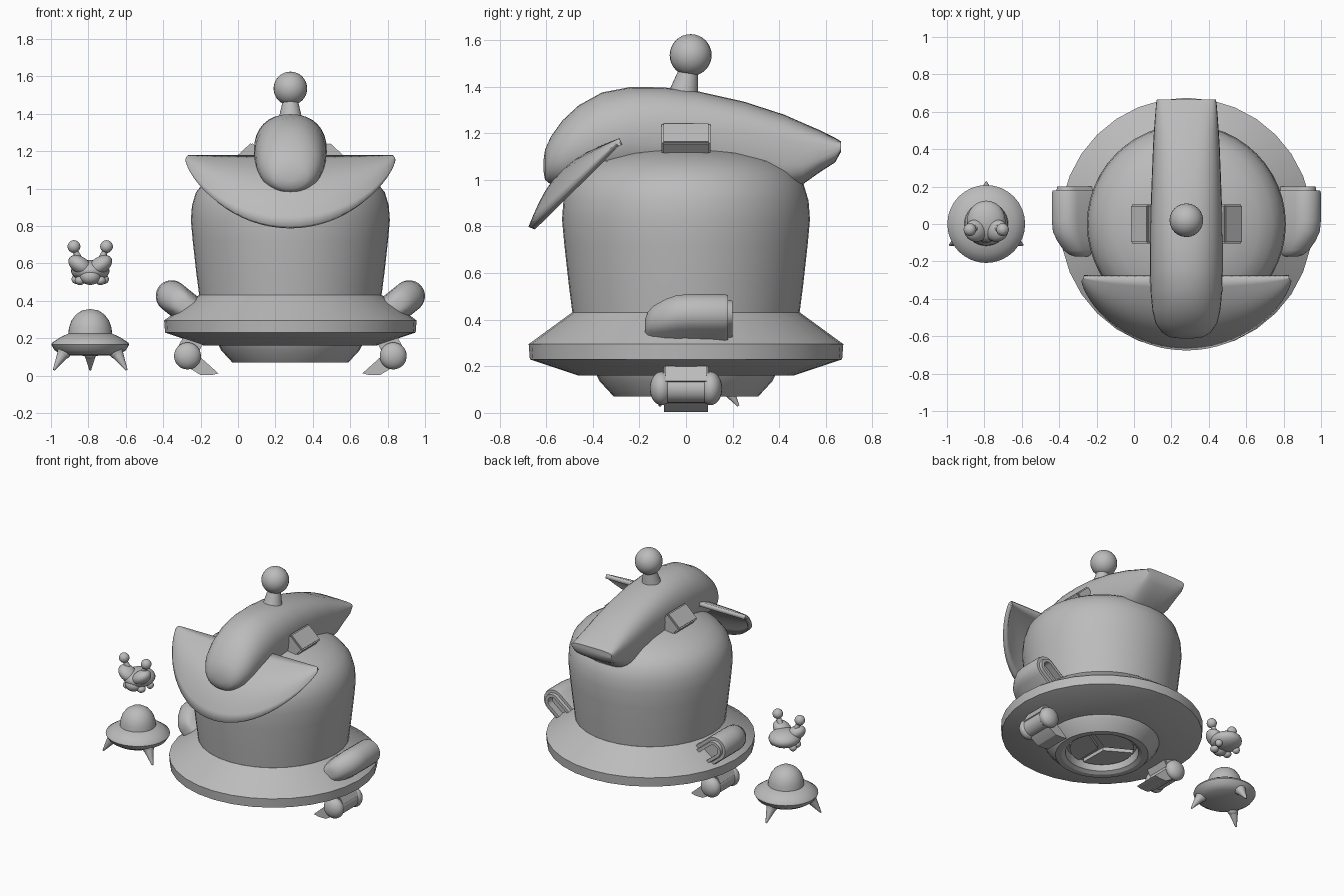
import bpy, bmesh, math
from math import sin, cos, pi, radians
from mathutils import Vector, Matrix

if "Cube" in bpy.data.objects:
    bpy.data.objects.remove(bpy.data.objects["Cube"])

grey = bpy.data.materials.new("plain_grey")
grey.use_nodes = True
GREY = (0.5, 0.5, 0.5, 1)
grey.diffuse_color = GREY
grey.node_tree.nodes["Principled BSDF"].inputs["Base Color"].default_value = GREY

SHIP = Vector((0.28, 0, 0))
MINI = Vector((-0.79, 0, 0))


def finish(name, bm, loc=(0, 0, 0), angle=35):
    bmesh.ops.recalc_face_normals(bm, faces=bm.faces)
    mesh = bpy.data.meshes.new(name)
    bm.to_mesh(mesh)
    bm.free()
    mesh.materials.append(grey)
    ob = bpy.data.objects.new(name, mesh)
    ob.location = loc
    bpy.context.collection.objects.link(ob)
    bpy.ops.object.select_all(action='DESELECT')
    ob.select_set(True)
    bpy.context.view_layer.objects.active = ob
    bpy.ops.object.shade_smooth_by_angle(angle=radians(angle))
    return ob


def loft(name, rings, loc=(0, 0, 0), angle=35):
    """Skin a list of equal-length point rings and cap both ends."""
    bm = bmesh.new()
    vs = [[bm.verts.new(p) for p in ring] for ring in rings]
    n = len(vs[0])
    for a, b in zip(vs, vs[1:]):
        for i in range(n):
            j = (i + 1) % n
            bm.faces.new((a[i], a[j], b[j], b[i]))
    bm.faces.new(vs[0])
    bm.faces.new(vs[-1])
    return finish(name, bm, loc, angle)


def lathe(name, profile, loc, n=32, angle=35):
    rings = [[(r * cos(2 * pi * i / n), r * sin(2 * pi * i / n), z) for i in range(n)]
             for r, z in profile]
    return loft(name, rings, loc, angle)


def ball(name, loc, radii, rot=0):
    bm = bmesh.new()
    bmesh.ops.create_uvsphere(bm, u_segments=24, v_segments=16, radius=1)
    bm.transform(Matrix.Rotation(rot, 4, 'Y') @ Matrix.Diagonal((*radii, 1)))
    return finish(name, bm, loc)


def cone(name, a, b, r1, r2, n=16):
    a, b = Vector(a), Vector(b)
    bm = bmesh.new()
    bmesh.ops.create_cone(bm, cap_ends=True, segments=n, radius1=r1, radius2=r2,
                          depth=(b - a).length)
    bm.transform((b - a).to_track_quat('Z', 'Y').to_matrix().to_4x4())
    return finish(name, bm, (a + b) / 2)


def box(name, loc, size, rot=0):
    bm = bmesh.new()
    bmesh.ops.create_cube(bm, size=1)
    bm.transform(Matrix.Rotation(rot, 4, 'Y') @ Matrix.Diagonal((*size, 1)))
    bmesh.ops.bevel(bm, geom=bm.edges[:], offset=0.008, segments=2, affect='EDGES')
    return finish(name, bm, loc)


# Hull: wide rim, bell-shaped body and landing ring
lathe("rim", [(0.3, 0.16), (0.46, 0.16), (0.67, 0.23), (0.675, 0.295), (0.49, 0.43), (0.3, 0.43)],
      SHIP, angle=25)
lathe("body", [(0.485, 0.41), (0.503, 0.55), (0.522, 0.72), (0.532, 0.83), (0.526, 0.91),
               (0.505, 0.98), (0.46, 1.035), (0.39, 1.08), (0.28, 1.115), (0.15, 1.135),
               (0.01, 1.14)], SHIP, 48, 50)
lathe("landing_ring", [(0.3, 0.17), (0.385, 0.165), (0.37, 0.135), (0.31, 0.07), (0.27, 0.07),
                       (0.245, 0.085), (0.235, 0.14), (0.01, 0.14)], SHIP, angle=30)

# Three hatch petals under the hull
for k in range(3):
    mid = radians(90 + 120 * k)
    arc = [mid + radians(-55 + 11 * i) for i in range(11)]
    tip = (0.025 * cos(mid), 0.025 * sin(mid))
    rings = [[(*tip, z)] + [(0.215 * cos(t), 0.215 * sin(t), z) for t in arc] for z in (0.15, 0.115)]
    loft("hatch_petal", rings, SHIP, 30)

# Crest over the body: y, top, bottom, half width
crest = [(-0.612, 1.08, 1.04, 0.03), (-0.605, 1.13, 1.0, 0.09), (-0.58, 1.185, 0.98, 0.13),
         (-0.53, 1.255, 0.97, 0.165), (-0.46, 1.32, 0.97, 0.182), (-0.36, 1.375, 0.98, 0.192),
         (-0.24, 1.398, 1.0, 0.195), (-0.1, 1.397, 1.0, 0.195), (0.05, 1.38, 1.0, 0.192),
         (0.25, 1.335, 0.98, 0.185), (0.42, 1.28, 0.96, 0.178), (0.5, 1.245, 0.98, 0.173),
         (0.57, 1.215, 1.03, 0.168), (0.64, 1.18, 1.075, 0.162), (0.665, 1.165, 1.12, 0.158)]


def sq(t, e):
    return math.copysign(abs(t) ** e, t)


rings = []
for y, top, bot, w in crest:
    e = 0.95 if y < -0.3 else 0.95 - 0.4 * (y + 0.3)
    rings.append([(w * sq(cos(2 * pi * i / 32), e), y,
                   (top + bot) / 2 + (top - bot) / 2 * sq(sin(2 * pi * i / 32), e))
                  for i in range(32)])
loft("crest", rings, SHIP, 45)

# Curved visor plate across the front
bm = bmesh.new()
NU, NV = 32, 10
grid = []
for i in range(NU + 1):
    u = -cos(pi * i / NU) * 0.998
    d = (1 - u * u) ** 0.67
    col = []
    for j in range(NV + 1):
        v = j / NV
        drop = 0.03 * v + 0.95 * v * d
        bulge = 0.075 * sin(pi * v) * d
        col.append(bm.verts.new((0.55 * u, -0.28 - 0.39 * drop - bulge * 0.7,
                                 1.165 - 0.38 * drop + bulge * 0.7)))
    grid.append(col)
for a, b in zip(grid, grid[1:]):
    for j in range(NV):
        bm.faces.new((a[j], a[j + 1], b[j + 1], b[j]))
visor = finish("visor", bm, SHIP, 50)
solid = visor.modifiers.new("thickness", 'SOLIDIFY')
solid.thickness = 0.03
solid.offset = 0

# Top antenna
cone("antenna_stem", SHIP + Vector((0, -0.012, 1.36)), SHIP + Vector((0, 0.015, 1.49)), 0.066, 0.036, 24)
ball("antenna_ball", SHIP + Vector((0, 0.02, 1.535)), (0.09, 0.09, 0.09))


def pod_ring(s, y, r, slide, lift=0):
    """Slanted stadium section, rounded at the outer upper end."""
    c = Vector((0.635 - 0.12 * slide, 0.425 - 0.085 * slide + lift))
    inner = Vector((0.535, 0.345))
    axis = (Vector((0.635, 0.425)) - inner).normalized()
    side = Vector((-axis.y, axis.x))
    pts = [c + r * (cos(t) * side + sin(t) * axis) for t in (pi * i / 12 for i in range(13))]
    pts += [inner - r * side - r * 0.3 * axis, inner + r * side - r * 0.3 * axis]
    return [(s * p.x, y, p.y) for p in pts]


for s, word in ((1, "left"), (-1, "right")):
    # Side thruster with a raised, hollow rear outlet
    sections = [(-0.175, 0.03, 0.6), (-0.165, 0.05, 0.5), (-0.14, 0.065, 0.36), (-0.09, 0.078, 0.18),
                (-0.04, 0.084, 0.04), (0.02, 0.085, 0), (0.165, 0.085, 0), (0.18, 0.08, 0),
                (0.18, 0.06, 0), (0.2, 0.056, 0), (0.2, 0.035, 0), (0.15, 0.035, 0)]
    loft(word + "_thruster", [pod_ring(s, *q) for q in sections], SHIP, 35)

    # Folding leg: strut, hinge with domed ends, wedge foot
    hinge = SHIP + Vector((s * 0.55, 0, 0.105))
    box(word + "_leg_strut", hinge + Vector((s * -0.015, 0, 0.055)), (0.11, 0.19, 0.13), s * -0.5)
    cone(word + "_hinge", hinge - Vector((0, 0.105, 0)), hinge + Vector((0, 0.105, 0)), 0.062, 0.062, 24)
    for e in (-1, 1):
        ball(word + "_hinge_cap", hinge + Vector((0, e * 0.105, 0)), (0.072, 0.05, 0.072))
    foot = [(0.385, 0.012), (0.42, 0.003), (0.48, 0.003), (0.54, 0.04), (0.58, 0.09), (0.5, 0.115)]
    loft(word + "_foot", [[(s * x, y, z) for x, z in foot] for y in (-0.095, 0.095)], SHIP, 25)

    # Slanted block beside the crest
    box(word + "_crest_block", SHIP + Vector((s * 0.2, 0, 1.145)), (0.13, 0.21, 0.16), s * 0.75)

    # Small visitor: eye stalks, brow lobes and feet
    ball("visitor_" + word + "_eye", MINI + Vector((s * 0.087, -0.03, 0.69)), (0.034, 0.034, 0.034))
    cone("visitor_" + word + "_stalk", MINI + Vector((s * 0.055, -0.02, 0.6)),
         MINI + Vector((s * 0.082, -0.03, 0.675)), 0.025, 0.013)
    ball("visitor_" + word + "_lobe", MINI + Vector((s * 0.054, -0.035, 0.59)), (0.07, 0.06, 0.045), s * -0.6)
    ball("visitor_" + word + "_front_foot", MINI + Vector((s * 0.055, -0.04, 0.508)), (0.028, 0.03, 0.024))
    ball("visitor_" + word + "_hand", MINI + Vector((s * 0.075, 0.03, 0.515)), (0.025, 0.025, 0.025))

ball("visitor_body", MINI + Vector((0, 0.015, 0.56)), (0.103, 0.11, 0.058))
ball("visitor_chin", MINI + Vector((0, -0.05, 0.53)), (0.055, 0.05, 0.045))

# Small saucer with dome and three spike legs
lathe("small_saucer", [(0.01, 0.105), (0.15, 0.11), (0.19, 0.135), (0.208, 0.165), (0.205, 0.175),
                       (0.16, 0.205), (0.11, 0.228), (0.01, 0.23)], MINI, angle=40)
lathe("small_dome", [(0.118, 0.215), (0.114, 0.255), (0.1, 0.295), (0.076, 0.327), (0.042, 0.349),
                     (0.004, 0.355)], MINI, 32, 50)
for k in range(3):
    out = Vector((cos(radians(90 + 120 * k)), sin(radians(90 + 120 * k)), 0))
    ball("saucer_leg_joint", MINI + out * 0.16 + Vector((0, 0, 0.125)), (0.037, 0.037, 0.037))
    cone("saucer_leg_spike", MINI + out * 0.165 + Vector((0, 0, 0.12)),
         MINI + out * 0.225 + Vector((0, 0, 0.03)), 0.034, 0.005)
